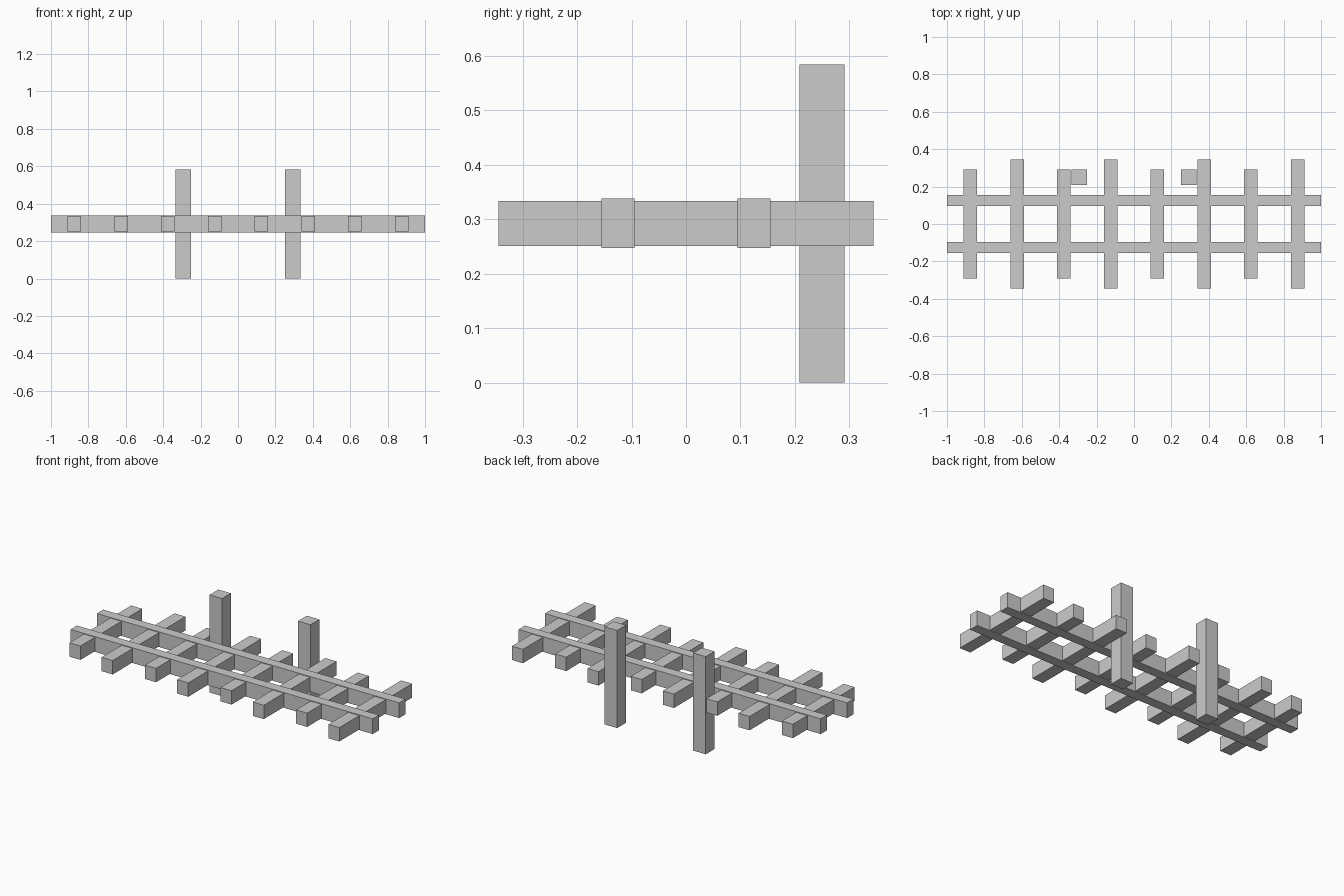
import bpy

if "Cube" in bpy.data.objects:
    bpy.data.objects.remove(bpy.data.objects["Cube"])


def box(name, center, size):
    x, y, z = (s / 2 for s in size)
    verts = [(sx * x, sy * y, sz * z) for sx in (-1, 1) for sy in (-1, 1) for sz in (-1, 1)]
    faces = [(0, 1, 3, 2), (4, 6, 7, 5), (0, 4, 5, 1), (2, 3, 7, 6), (0, 2, 6, 4), (1, 5, 7, 3)]
    mesh = bpy.data.meshes.new(name)
    mesh.from_pydata(verts, [], faces)
    obj = bpy.data.objects.new(name, mesh)
    obj.location = center
    bpy.context.collection.objects.link(obj)
    return obj


MID_Z = 0.2925

# Two long rails, slightly taller than the crossbars
for side, label in ((-1, "front"), (1, "back")):
    box(f"{label}_rail", (0, side * 0.125, MID_Z), (2.0, 0.06, 0.091))

# Eight crossbars, alternating short and long
for i in range(8):
    length = 0.688 if i % 2 else 0.583
    box(f"crossbar_{i + 1}", (-0.875 + 0.25 * i, 0, MID_Z), (0.073, length, 0.083))

# Two upright posts behind the rails
for side, label in ((-1, "left"), (1, "right")):
    box(f"{label}_post", (side * 0.293, 0.25, 0.292), (0.083, 0.083, 0.584))
